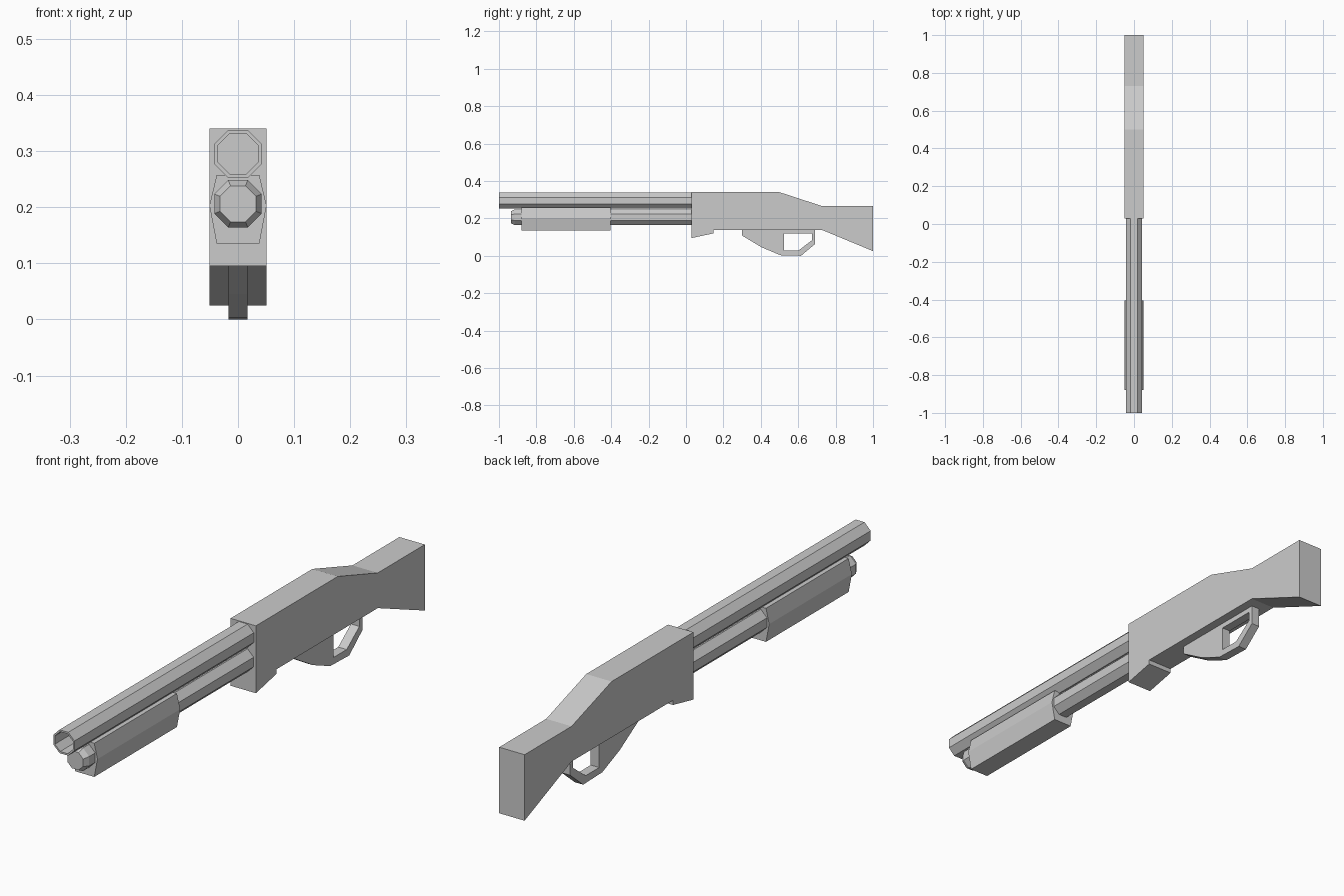
import bpy, bmesh, math
from mathutils import Matrix

if "Cube" in bpy.data.objects:
    bpy.data.objects.remove(bpy.data.objects["Cube"])


def add_mesh(name, bm):
    bmesh.ops.recalc_face_normals(bm, faces=bm.faces)
    mesh = bpy.data.meshes.new(name)
    bm.to_mesh(mesh)
    bm.free()
    obj = bpy.data.objects.new(name, mesh)
    bpy.context.collection.objects.link(obj)
    return obj


def side_plate(name, loops, half_width):
    """Extrude closed (y, z) outlines across x; inner loops become holes."""
    curve = bpy.data.curves.new(name + "_outline", 'CURVE')
    curve.dimensions = '2D'
    curve.fill_mode = 'BOTH'
    curve.extrude = half_width
    for loop in loops:
        spline = curve.splines.new('POLY')
        spline.points.add(len(loop) - 1)
        for point, (y, z) in zip(spline.points, loop):
            point.co = (y, z, 0, 1)
        spline.use_cyclic_u = True
        spline.use_smooth = False
    temp = bpy.data.objects.new(name + "_outline", curve)
    bm = bmesh.new()
    mesh = temp.to_mesh()
    bm.from_mesh(mesh)
    temp.to_mesh_clear()
    bpy.data.objects.remove(temp)
    bpy.data.curves.remove(curve)
    bmesh.ops.remove_doubles(bm, verts=bm.verts, dist=1e-5)
    # local x, y, z become world y, z, x
    bm.transform(Matrix(((0, 0, 1, 0), (1, 0, 0, 0), (0, 1, 0, 0), (0, 0, 0, 1))))
    return add_mesh(name, bm)


def loft(name, rings):
    """Skin a chain of equal-sized rings and cap both ends."""
    bm = bmesh.new()
    rows = [[bm.verts.new(co) for co in ring] for ring in rings]
    for a, b in zip(rows, rows[1:]):
        for i in range(len(a)):
            j = (i + 1) % len(a)
            bm.faces.new((a[i], a[j], b[j], b[i]))
    bm.faces.new(rows[0])
    bm.faces.new(rows[-1])
    return add_mesh(name, bm)


def octagon(y, z, apothem):
    r = apothem / math.cos(math.pi / 8)
    angles = [(i + 0.5) * math.pi / 4 for i in range(8)]
    return [(r * math.cos(a), y, z + r * math.sin(a)) for a in angles]


# Receiver and stock in one slab
side_plate("receiver_and_stock", [[
    (0.03, 0.34), (0.50, 0.34), (0.73, 0.265), (1.0, 0.265), (1.0, 0.025),
    (0.73, 0.137), (0.147, 0.137), (0.147, 0.12), (0.03, 0.095)]], 0.051)

# Trigger guard with its finger opening
side_plate("trigger_guard", [
    [(0.30, 0.14), (0.30, 0.108), (0.405, 0.045), (0.505, 0.003),
     (0.615, 0.0), (0.69, 0.063), (0.69, 0.14)],
    [(0.523, 0.118), (0.523, 0.027), (0.60, 0.027), (0.673, 0.083), (0.673, 0.118)],
], 0.017)

# Hollow barrel
BARREL_Z = 0.295
loft("barrel", [octagon(y, BARREL_Z, a) for y, a in
                [(0.04, 0.0425), (-1.0, 0.0425), (-1.0, 0.036), (-0.75, 0.036)]])

# Magazine tube with chamfered tip
loft("magazine_tube", [octagon(y, 0.206, a) for y, a in
                       [(0.04, 0.042), (-0.915, 0.042), (-0.935, 0.032)]])

# Pump grip
half = [(0.038, 0.135), (0.051, 0.203), (0.038, 0.257)]
section = half + [(-x, z) for x, z in reversed(half)]
loft("pump_grip", [[(x, y, z) for x, z in section] for y in (-0.88, -0.405)])
